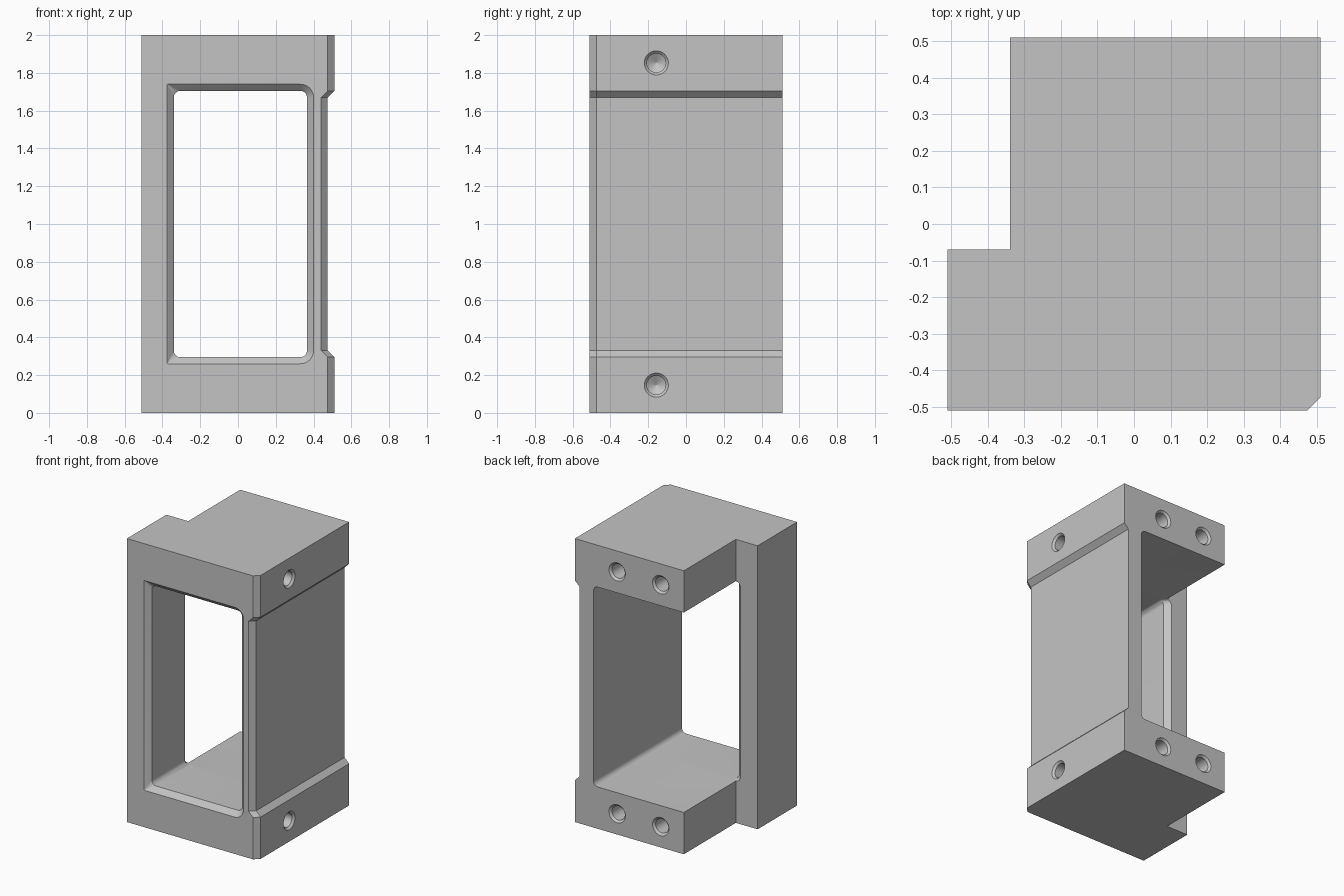
import bpy
import bmesh
from math import sin, cos, pi, radians

cube = bpy.data.objects.get("Cube")
if cube:
    bpy.data.objects.remove(cube, do_unlink=True)

H = 2.0        # height
S = 0.51       # half width and half depth
C = 0.035      # chamfer size
STEP_X, STEP_Y = -0.34, -0.07   # rear left step

grey = bpy.data.materials.new("plain grey")
grey.use_nodes = True
grey.diffuse_color = (0.55, 0.55, 0.55, 1)
grey.node_tree.nodes["Principled BSDF"].inputs["Base Color"].default_value = (0.55, 0.55, 0.55, 1)


def loft(name, loops):
    """Closed solid through matching loops of points."""
    bm = bmesh.new()
    rings = [[bm.verts.new(p) for p in loop] for loop in loops]
    n = len(rings[0])
    for a, b in zip(rings, rings[1:]):
        for i in range(n):
            j = (i + 1) % n
            bm.faces.new((a[i], a[j], b[j], b[i]))
    bm.faces.new(rings[0])
    bm.faces.new(rings[-1])
    bmesh.ops.recalc_face_normals(bm, faces=bm.faces)
    mesh = bpy.data.meshes.new(name)
    bm.to_mesh(mesh)
    bm.free()
    obj = bpy.data.objects.new(name, mesh)
    bpy.context.collection.objects.link(obj)
    mesh.materials.append(grey)
    return obj


def rounded_rect(y, x0, x1, z0, z1, r_left, r_right, steps=8):
    """Rectangle in the xz plane with separate left and right corner radii."""
    pts = []
    corners = [(x1, z1, -1, -1, r_right), (x0, z1, 1, -1, r_left),
               (x0, z0, 1, 1, r_left), (x1, z0, -1, 1, r_right)]
    for k, (x, z, sx, sz, r) in enumerate(corners):
        for i in range(steps + 1):
            a = (k + i / steps) * pi / 2
            pts.append((x + sx * r + r * cos(a), y, z + sz * r + r * sin(a)))
    return pts


def cut(body, cutter):
    mod = body.modifiers.new("cut", "BOOLEAN")
    mod.operation = "DIFFERENCE"
    mod.solver = "EXACT"
    mod.object = cutter
    bpy.context.view_layer.objects.active = body
    bpy.ops.object.modifier_apply(modifier=mod.name)
    bpy.data.objects.remove(cutter, do_unlink=True)


# Housing body: recessed right side, chamfered front right edge
def side_profile(y, shift):
    lo = 0.295
    right = [(S, 0), (S, lo), (S - C, lo + C),
             (S - C, H - lo - C), (S, H - lo), (S, H)]
    return [(-S, y, 0)] + [(x - shift, y, z) for x, z in right] + [(-S, y, H)]


body = loft("housing_body", [side_profile(-S, C), side_profile(-S + C, 0), side_profile(S, 0)])

# Rear left step
step = [(-1, STEP_Y), (STEP_X, STEP_Y), (STEP_X, 1), (-1, 1)]
cut(body, loft("step_cutter", [[(x, y, z) for x, y in step] for z in (-0.1, H + 0.1)]))

# Window and cavity, chamfered at the front rim and behind the left post
X0, X1, Z0, Z1 = STEP_X, 0.365, 0.295, H - 0.295
rim = (X0 - C, X1 + C, Z0 - C, Z1 + C, 0.001, 2 * C)
cut(body, loft("cavity_cutter", [
    rounded_rect(-0.6, *rim),
    rounded_rect(-S, *rim),
    rounded_rect(-S + C, X0, X1, Z0, Z1, C, C),
    rounded_rect(STEP_Y - C, X0, X1, Z0, Z1, C, C),
    rounded_rect(STEP_Y, X0 - C, X1, Z0, Z1, C, C),
    rounded_rect(0.6, X0 - C, X1, Z0, Z1, C, C)]))


# Countersunk blind holes on the right side and the back
def hole(place, sides=32):
    profile = [(0.084, -0.02), (0.05, 0.014), (0.05, 0.17), (0.001, 0.2)]
    return loft("hole_cutter", [
        [place(r * cos(2 * pi * i / sides), r * sin(2 * pi * i / sides), d)
         for i in range(sides)] for r, d in profile])


for z in (0.147, H - 0.147):
    cut(body, hole(lambda u, v, d: (S - d, u - 0.157, z + v)))
    for x in (-0.16, 0.18):
        cut(body, hole(lambda u, v, d: (x + u, S - d, z + v)))

# Smooth the rounded corners and holes, keep edges sharp
bpy.ops.object.select_all(action="DESELECT")
body.select_set(True)
bpy.context.view_layer.objects.active = body
bpy.ops.object.shade_smooth_by_angle(angle=radians(30))
